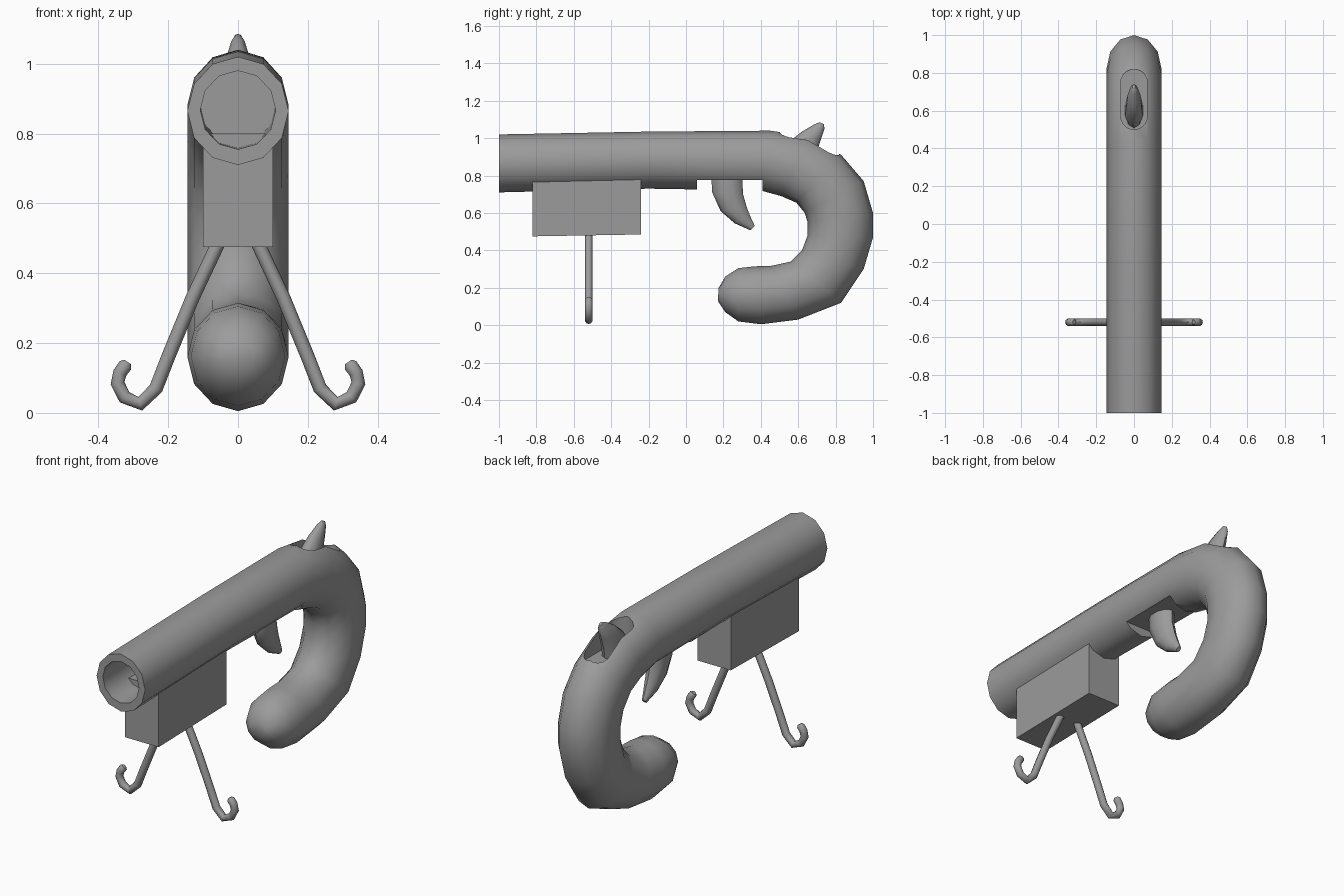
import bpy, bmesh, math
from mathutils import Vector

if "Cube" in bpy.data.objects:
    bpy.data.objects.remove(bpy.data.objects["Cube"])

grey = bpy.data.materials.new("grey")
grey.diffuse_color = (0.33, 0.33, 0.33, 1)
grey.use_nodes = True
grey.node_tree.nodes["Principled BSDF"].inputs["Base Color"].default_value = grey.diffuse_color


def finish(name, bm, angle=None):
    bmesh.ops.recalc_face_normals(bm, faces=bm.faces)
    me = bpy.data.meshes.new(name)
    bm.to_mesh(me)
    bm.free()
    me.materials.append(grey)
    ob = bpy.data.objects.new(name, me)
    bpy.context.collection.objects.link(ob)
    if angle:
        smooth(ob, angle)
    return ob


def activate(ob):
    bpy.ops.object.select_all(action='DESELECT')
    ob.select_set(True)
    bpy.context.view_layer.objects.active = ob


def smooth(ob, angle):
    activate(ob)
    bpy.ops.object.shade_smooth_by_angle(angle=math.radians(angle))


def skin(bm, rings):
    """Join equal-sized point rings into a closed skin."""
    vs = [[bm.verts.new(p) for p in r] for r in rings]
    n = len(vs[0])
    for a, b in zip(vs, vs[1:]):
        for i in range(n):
            j = (i + 1) % n
            bm.faces.new((a[i], a[j], b[j], b[i]))
    bm.faces.new(vs[0])
    bm.faces.new(vs[-1])


def loft(name, sections, sides=12, angle=45):
    """Sections: (y, z) on one edge, (y, z) on the opposite edge, half width in x."""
    rings = []
    for y0, z0, y1, z1, w in sections:
        a, b = Vector((0, y0, z0)), Vector((0, y1, z1))
        rings.append([(a + b) / 2 + (b - a) / 2 * math.cos(t) + Vector((w * math.sin(t), 0, 0))
                      for t in (2 * math.pi * i / sides for i in range(sides))])
    bm = bmesh.new()
    skin(bm, rings)
    return finish(name, bm, angle)


def box(name, x, y0, y1, z0, z1, tilt=0):
    bm = bmesh.new()
    skin(bm, [[(-x, y, z0 + t), (x, y, z0 + t), (x, y, z1), (-x, y, z1)]
              for y, t in ((y0, 0), (y1, tilt))])
    return finish(name, bm)


# Barrel running into the curled grip
W = 0.145
body = loft("barrel_and_grip", [
    (-1, .71, -1, 1.02, W), (-.2, .73, -.2, 1.035, W), (.4, .72, .45, 1.04, W),
    (.51, .69, .66, 1.01, W), (.59, .655, .83, .91, W), (.635, .60, .95, .77, W),
    (.65, .55, 1, .60, W), (.65, .48, 1, .47, W), (.62, .40, .95, .30, W),
    (.56, .34, .83, .12, W), (.45, .316, .6, .03, W), (.37, .315, .4, .005, W),
    (.28, .305, .28, .02, .135), (.21, .26, .21, .07, .10), (.175, .20, .17, .13, .05)])

# Cutters: bore, hammer slot, trigger recess
bore = loft("bore_cutter", [(-1.1, .753, -1.1, .978, .108), (-.3, .768, -.3, .993, .108)])
bm = bmesh.new()
outline = [(.07 * math.cos(t), .66 + .09 * (1 if math.sin(t) > 0 else -1) + .07 * math.sin(t))
           for t in (math.pi * (i + .5) / 8 for i in range(16))]
skin(bm, [[(x, y, z) for x, y in outline] for z in (.88, 1.2)])
slot = finish("hammer_slot_cutter", bm)
recess = box("trigger_recess_cutter", .2, .06, .41, .6, .775, 0)
for cutter in (bore, slot, recess):
    mod = body.modifiers.new("cut", 'BOOLEAN')
    mod.operation = 'DIFFERENCE'
    mod.solver = 'EXACT'
    mod.object = cutter
    activate(body)
    bpy.ops.object.modifier_apply(modifier=mod.name)
    bpy.data.objects.remove(cutter)
smooth(body, 45)

# Block under the barrel
box("under_block", .1, -.82, -.24, .475, .80, .01)

# Trigger and hammer
loft("trigger", [(.135, .80, .30, .80, .05), (.14, .71, .305, .70, .05),
                 (.185, .61, .325, .63, .042), (.26, .545, .345, .58, .03),
                 (.345, .507, .368, .53, .012)], 10, 50)
loft("hammer", [(.50, .86, .69, .86, .05), (.55, .98, .70, .93, .045),
                (.62, 1.035, .72, .99, .035), (.685, 1.073, .74, 1.05, .02),
                (.715, 1.085, .738, 1.075, .009)], 10, 50)

# Hooked legs, mirrored
HOOK = [(.05, .50), (.13, .33), (.20, .16), (.235, .07), (.28, .026),
        (.325, .045), (.345, .085), (.338, .115), (.322, .137), (.316, .146)]
for side, label in ((1, "right"), (-1, "left")):
    pts = [Vector((side * x, -.52, z)) for x, z in HOOK]
    rings = []
    for i, p in enumerate(pts):
        d = (pts[min(i + 1, len(pts) - 1)] - pts[max(i - 1, 0)]).normalized()
        u = Vector((-d.z, 0, d.x))
        r = .011 if i == len(pts) - 1 else .02
        rings.append([p + u * r * math.cos(t) + Vector((0, r * math.sin(t), 0))
                      for t in (2 * math.pi * k / 10 for k in range(10))])
    bm = bmesh.new()
    skin(bm, rings)
    finish("hooked_leg_" + label, bm, 50)
